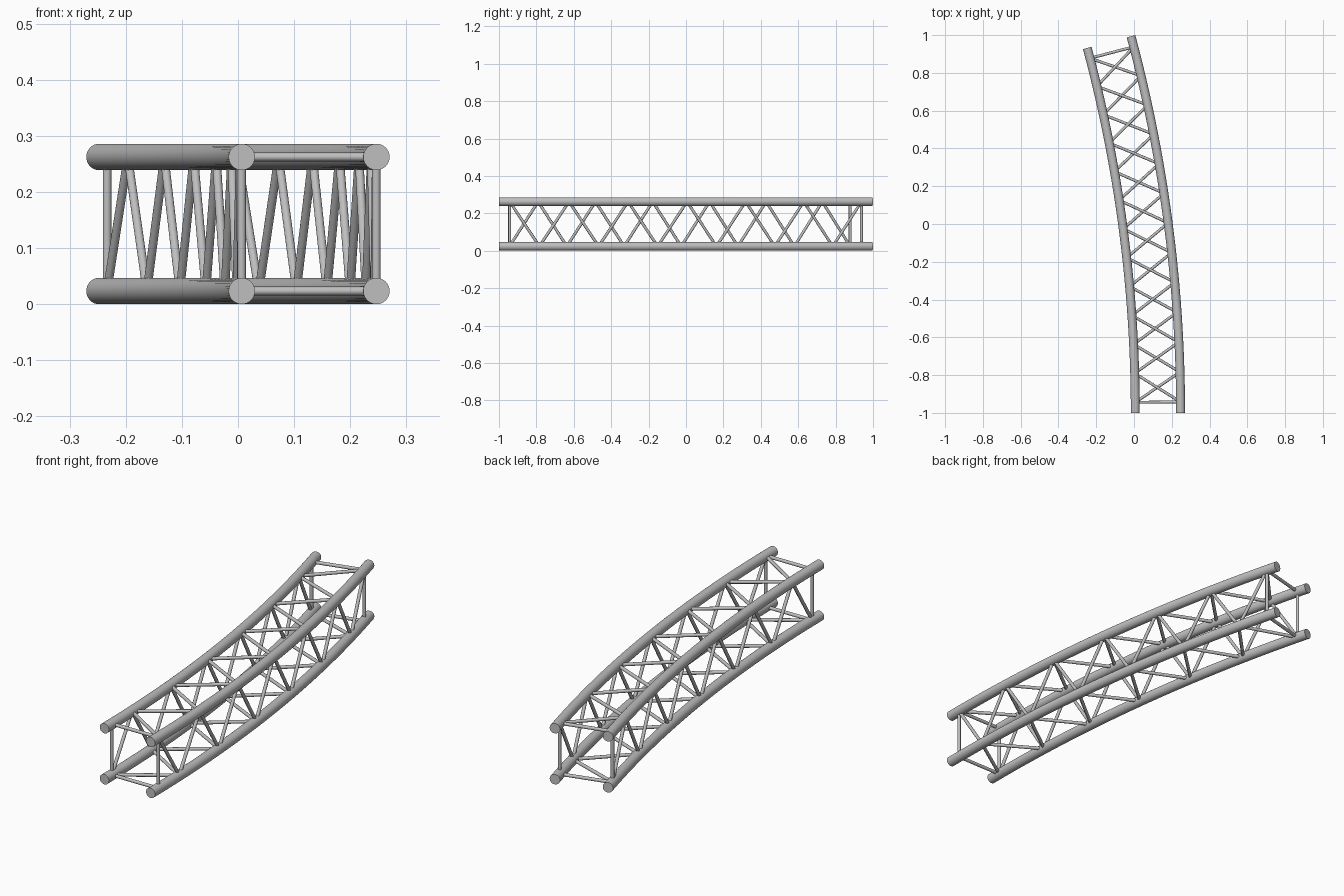
import bpy, bmesh, math
from mathutils import Vector, Matrix

cube = bpy.data.objects.get("Cube")
if cube:
    bpy.data.objects.remove(cube, do_unlink=True)

# Truss dimensions
CENTRE = Vector((-7.4573, -1.0, 0.0))
R_INNER, R_OUTER = 7.464, 7.704
Z_LOW, Z_HIGH = 0.0235, 0.2625
SWEEP = math.radians(15)
TUBE, ROD = 0.0235, 0.0077
BAYS = 12
FIRST, LAST = math.radians(0.43), math.radians(14.57)

metal = bpy.data.materials.new("grey metal")
metal.use_nodes = True
colour = (0.52, 0.52, 0.52, 1)
metal.diffuse_color = colour
bsdf = next(n for n in metal.node_tree.nodes if n.type == 'BSDF_PRINCIPLED')
bsdf.inputs["Base Color"].default_value = colour


def on_arc(radius, angle, z):
    return CENTRE + Vector((radius * math.cos(angle), radius * math.sin(angle), z))


def node(radius, index, z):
    return on_arc(radius, FIRST + (LAST - FIRST) * index / BAYS, z)


def finish(name, bm):
    bmesh.ops.recalc_face_normals(bm, faces=bm.faces)
    mesh = bpy.data.meshes.new(name)
    bm.to_mesh(mesh)
    bm.free()
    mesh.materials.append(metal)
    obj = bpy.data.objects.new(name, mesh)
    bpy.context.collection.objects.link(obj)
    bpy.ops.object.select_all(action='DESELECT')
    obj.select_set(True)
    bpy.context.view_layer.objects.active = obj
    bpy.ops.object.shade_smooth_by_angle(angle=math.radians(40))


def chord(name, radius, z, steps=30, sides=32):
    """Round tube swept along the arc, with flat end caps."""
    bm = bmesh.new()
    rings = []
    for i in range(steps + 1):
        ring = []
        for k in range(sides):
            a = math.tau * k / sides
            ring.append(bm.verts.new(on_arc(radius + TUBE * math.cos(a),
                                            SWEEP * i / steps,
                                            z + TUBE * math.sin(a))))
        rings.append(ring)
    for r0, r1 in zip(rings, rings[1:]):
        for k in range(sides):
            n = (k + 1) % sides
            bm.faces.new((r0[k], r0[n], r1[n], r1[k]))
    bm.faces.new(rings[0])
    bm.faces.new(rings[-1])
    finish(name, bm)


def rods(name, pairs):
    """Straight round rods joining pairs of points."""
    bm = bmesh.new()
    for a, b in pairs:
        d = b - a
        turn = d.to_track_quat('Z', 'Y').to_matrix().to_4x4()
        bmesh.ops.create_cone(bm, cap_ends=True, segments=16, radius1=ROD,
                              radius2=ROD, depth=d.length,
                              matrix=Matrix.Translation((a + b) / 2) @ turn)
    finish(name, bm)


def zigzag(name, even, odd):
    """Lacing that alternates between two chords, each given as (radius, z)."""
    pts = [node((odd if i % 2 else even)[0], i, (odd if i % 2 else even)[1])
           for i in range(BAYS + 1)]
    rods(name, list(zip(pts, pts[1:])))


inner_low, inner_high = (R_INNER, Z_LOW), (R_INNER, Z_HIGH)
outer_low, outer_high = (R_OUTER, Z_LOW), (R_OUTER, Z_HIGH)

# Four main tubes
chord("inner_lower_chord", *inner_low)
chord("inner_upper_chord", *inner_high)
chord("outer_lower_chord", *outer_low)
chord("outer_upper_chord", *outer_high)

# Diagonal lacing on the four sides
zigzag("inner_lacing", inner_low, inner_high)
zigzag("outer_lacing", outer_high, outer_low)
zigzag("top_lacing", outer_high, inner_high)
zigzag("bottom_lacing", inner_low, outer_low)

# Square frame near each end
corners = [inner_low, outer_low, outer_high, inner_high]
for label, index in (("front", 0), ("back", BAYS)):
    pts = [node(r, index, z) for r, z in corners]
    rods(label + "_end_frame", list(zip(pts, pts[1:] + pts[:1])))
